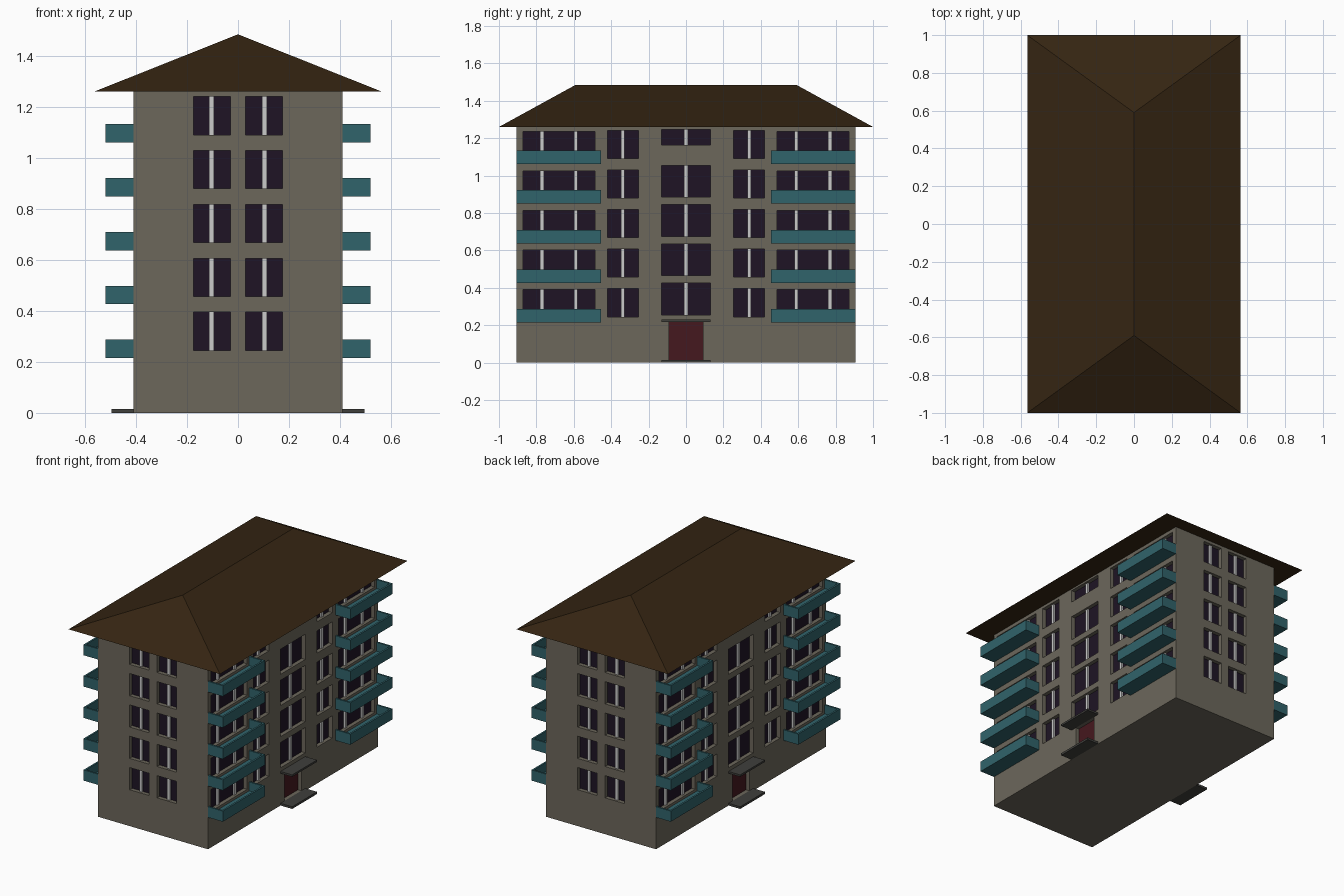
import bpy, bmesh
from mathutils import Vector

if "Cube" in bpy.data.objects:
    bpy.data.objects.remove(bpy.data.objects["Cube"])


def material(name, rgb):
    m = bpy.data.materials.new(name)
    m.diffuse_color = (*rgb, 1)
    m.use_nodes = True
    m.node_tree.nodes["Principled BSDF"].inputs["Base Color"].default_value = m.diffuse_color
    return m


WALL = material("plaster", (0.15, 0.135, 0.105))
ROOF = material("brown_roof", (0.035, 0.018, 0.006))
TEAL = material("teal_panel", (0.03, 0.125, 0.145))
GLASS = material("dark_glass", (0.013, 0.007, 0.018))
FRAME = material("pale_frame", (0.55, 0.55, 0.55))
DOOR = material("red_door", (0.06, 0.009, 0.013))
SLAB = material("dark_slab", (0.05, 0.05, 0.045))

HX, HY, HZ = 0.41, 0.905, 1.26
DEPTH = 0.03
PITCH = 0.2115


def add_box(bm, lo, hi):
    r = bmesh.ops.create_cube(bm, size=1)
    for v in r["verts"]:
        v.co = Vector([(a + b) / 2 + c * (b - a) for a, b, c in zip(lo, hi, v.co)])


def boxes(name, items, mat):
    bm = bmesh.new()
    for lo, hi in items:
        add_box(bm, lo, hi)
    me = bpy.data.meshes.new(name)
    bm.to_mesh(me)
    bm.free()
    ob = bpy.data.objects.new(name, me)
    bpy.context.collection.objects.link(ob)
    if mat:
        me.materials.append(mat)
    return ob


# wall-relative box: u along the wall, d outward distance from its surface
def on_wall(wall, u0, u1, d0, d1, z0, z1):
    axis, s = wall
    half = HX if axis == "x" else HY
    a, b = sorted((s * (half + d0), s * (half + d1)))
    if axis == "x":
        return (a, u0, z0), (b, u1, z1)
    return (u0, a, z0), (u1, b, z1)


cuts, glass, bars, balconies, doors, slabs = [], [], [], [], [], []


def window(wall, u0, u1, z0, z1, mullions):
    cuts.append(on_wall(wall, u0, u1, -DEPTH, 0.02, z0, z1))
    glass.append(on_wall(wall, u0, u1, -DEPTH - 0.005, -DEPTH + 0.003, z0, z1))
    for m in mullions:
        bars.append(on_wall(wall, m - 0.01, m + 0.01, -DEPTH, -DEPTH + 0.015, z0, z1))


for s in (-1, 1):
    end, side = ("y", s), ("x", s)
    for i in range(5):
        dz = i * PITCH
        for t in (-1, 1):
            # paired end windows
            u0, u1 = sorted((t * 0.03, t * 0.175))
            window(end, u0, u1, 0.245 + dz, 0.395 + dz, [t * 0.104])
            # narrow side windows
            u0, u1 = sorted((t * 0.255, t * 0.42))
            window(side, u0, u1, 0.245 + dz, 0.395 + dz, [t * 0.338])
            # wide windows behind the balconies
            u0, u1 = sorted((t * 0.487, t * 0.872))
            window(side, u0, u1, 0.245 + dz, 0.39 + dz, [t * 0.59, t * 0.77])
            # open balcony: floor, front panel, two cheeks
            u0, u1 = sorted((t * 0.455, t * HY))
            z0, z1, w = 0.215 + dz, 0.287 + dz, 0.012
            balconies += [
                on_wall(side, u0, u1, 0, 0.11, z0, z0 + w),
                on_wall(side, u0, u1, 0.11 - w, 0.11, z0 + w, z1),
                on_wall(side, u0, u0 + w, 0, 0.11 - w, z0 + w, z1),
                on_wall(side, u1 - w, u1, 0, 0.11 - w, z0 + w, z1),
            ]
        # stairwell windows, the top one shortened
        z0, z1 = (1.163, 1.247) if i == 4 else (0.255 + i * 0.21, 0.425 + i * 0.21)
        window(side, -0.132, 0.132, z0, z1, [0])
    # entrance
    cuts.append(on_wall(side, -0.09, 0.09, -DEPTH, 0.02, 0.015, 0.217))
    doors.append(on_wall(side, -0.09, 0.09, -DEPTH - 0.005, -DEPTH + 0.005, 0.015, 0.217))
    slabs.append(on_wall(side, -0.132, 0.132, 0, 0.087, 0, 0.015))
    slabs.append(on_wall(side, -0.132, 0.132, 0, 0.087, 0.217, 0.23))

# building body with window recesses cut in
body = boxes("building_body", [((-HX, -HY, 0), (HX, HY, HZ))], WALL)
cutter = boxes("recess_cutter", cuts, None)
cutter.hide_render = True
mod = body.modifiers.new("recesses", "BOOLEAN")
mod.object = cutter
mod.operation = "DIFFERENCE"
mod.solver = "EXACT"
dg = bpy.context.evaluated_depsgraph_get()
body.data = bpy.data.meshes.new_from_object(body.evaluated_get(dg))
body.modifiers.clear()
bpy.data.objects.remove(cutter)

boxes("window_glass", glass, GLASS)
boxes("window_mullions", bars, FRAME)
boxes("balconies", balconies, TEAL)
boxes("entrance_doors", doors, DOOR)
boxes("entrance_slabs", slabs, SLAB)

# hipped roof
ex, ey, rz, ry = 0.565, 1.0, 1.485, 0.59
me = bpy.data.meshes.new("hipped_roof")
me.from_pydata(
    [(-ex, -ey, HZ), (ex, -ey, HZ), (ex, ey, HZ), (-ex, ey, HZ), (0, -ry, rz), (0, ry, rz)],
    [],
    [(0, 1, 4), (1, 2, 5, 4), (2, 3, 5), (3, 0, 4, 5), (3, 2, 1, 0)],
)
me.materials.append(ROOF)
bpy.context.collection.objects.link(bpy.data.objects.new("hipped_roof", me))
